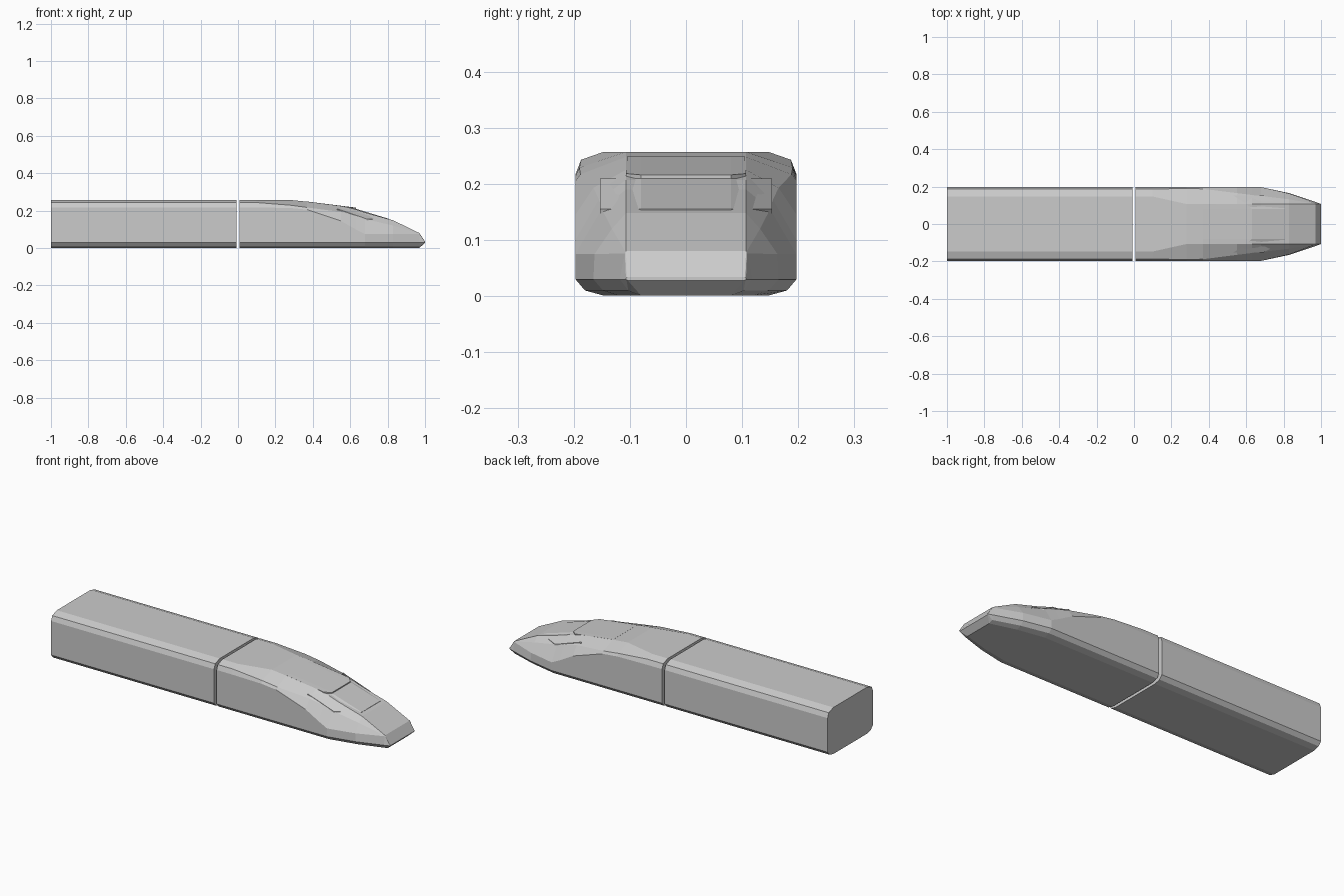
import bpy, bmesh

if "Cube" in bpy.data.objects:
    bpy.data.objects.remove(bpy.data.objects["Cube"])

grey = bpy.data.materials.new("light_grey")
grey.diffuse_color = (0.6, 0.6, 0.6, 1)
grey.use_nodes = True
grey.node_tree.nodes["Principled BSDF"].inputs["Base Color"].default_value = grey.diffuse_color


def finish(name, bm):
    bmesh.ops.remove_doubles(bm, verts=bm.verts, dist=0.0005)
    bmesh.ops.recalc_face_normals(bm, faces=bm.faces)
    me = bpy.data.meshes.new(name)
    bm.to_mesh(me)
    bm.free()
    me.materials.append(grey)
    ob = bpy.data.objects.new(name, me)
    bpy.context.collection.objects.link(ob)
    return ob


def loft(name, stations):
    """Skin closed, left-right mirrored sections along x."""
    bm = bmesh.new()
    rings = []
    for x, half in stations:
        pts = half + [(-y, z) for y, z in reversed(half)]
        rings.append([bm.verts.new((x, y, z)) for y, z in pts])
    for a, b in zip(rings, rings[1:]):
        n = len(a)
        for i in range(n):
            j = (i + 1) % n
            bm.faces.new((a[i], a[j], b[j], b[i]))
    bm.faces.new(rings[0])
    bm.faces.new(rings[-1])
    return finish(name, bm)


# Half section: roof edge, shoulder, upper side, sill, lower chamfer, floor edge
SKIRT = [(.197, .03), (.18, .01), (.147, .001)]
FULL = [(.147, .257), (.187, .243), (.197, .217)] + SKIRT

# Passenger car
loft("passenger_car", [(-1, FULL), (-.008, FULL)])

# Leading car, tapering to a wedge nose
loft("nose_car", [
    (.008, FULL),
    (.10, FULL),
    (.28, [(.107, .257), (.190, .229), (.197, .214)] + SKIRT),
    (.37, [(.107, .248), (.188, .217), (.197, .205)] + SKIRT),
    (.55, [(.107, .225), (.165, .193), (.197, .145)] + SKIRT),
    (.63, [(.107, .207), (.155, .172), (.197, .10)] + SKIRT),
    (.68, [(.107, .190), (.150, .155), (.197, .075)] + SKIRT),
    (.83, [(.107, .148), (.132, .120), (.163, .075),
           (.165, .03), (.148, .010), (.120, .001)]),
    (.97, [(.107, .080), (.108, .079), (.109, .076),
           (.118, .03), (.103, .010), (.080, .001)]),
    (1.0, [(.105, .034), (.106, .033), (.107, .032),
           (.107, .03), (.106, .029), (.104, .028)]),
])


def plate(name, half, thick):
    """Wrapped panel: rows of (x, y, z) from centre outwards, mirrored in y."""
    bm = bmesh.new()
    rows = [[bm.verts.new((x, s * y, z - t)) for t in (0, thick)
             for s, (x, y, z) in [(-1, p) for p in reversed(r)] + [(1, p) for p in r]]
            for r in half]
    a, b = rows
    n = len(half[0]) * 2
    for i in range(n - 1):
        bm.faces.new((a[i], a[i + 1], b[i + 1], b[i]))
        bm.faces.new((a[n + i], a[n + i + 1], b[n + i + 1], b[n + i]))
        for r in rows:
            bm.faces.new((r[i], r[i + 1], r[n + i + 1], r[n + i]))
    for i in (0, n - 1):
        bm.faces.new((a[i], b[i], b[n + i], a[n + i]))
    return finish(name, bm)


# Windscreen panel wrapping around the cab
plate("windscreen",
      [[(.63, .08, .210), (.60, .11, .210), (.53, .153, .210)],
       [(.81, .08, .155), (.78, .107, .155), (.69, .153, .155)]], .008)

# Roof brow stepping down to the windscreen
plate("roof_brow",
      [[(.37, .04, .2485), (.37, .08, .2485), (.37, .105, .2485)],
       [(.63, .04, .216), (.63, .08, .216), (.60, .107, .2185)]], .008)
